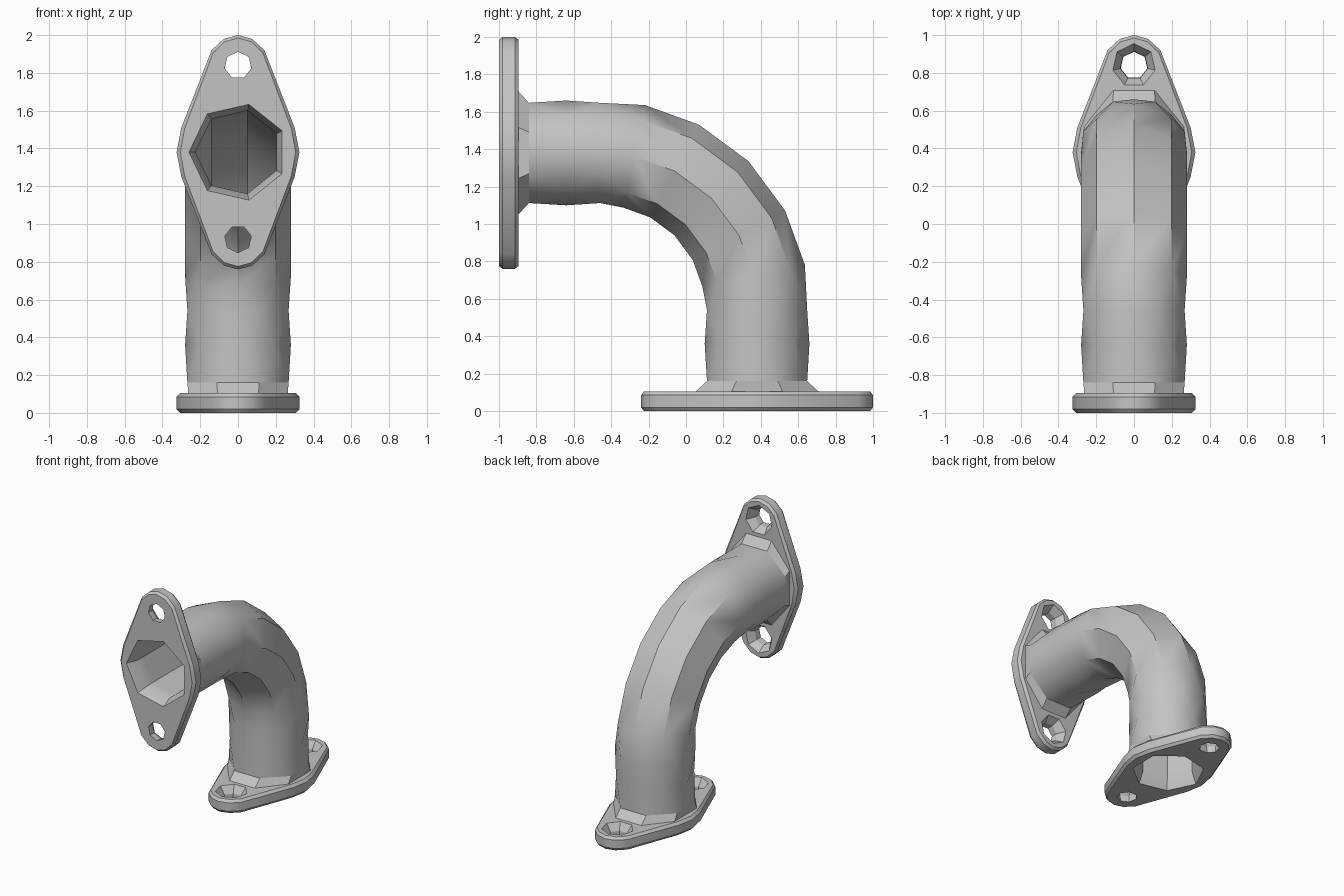
import bpy, bmesh
from math import sin, cos, pi, radians
from mathutils import Vector

cube = bpy.data.objects.get("Cube")
if cube:
    bpy.data.objects.remove(cube)

grey = bpy.data.materials.new("cast_grey")
grey.use_nodes = True
grey.diffuse_color = (0.55, 0.55, 0.55, 1)
grey.node_tree.nodes["Principled BSDF"].inputs["Base Color"].default_value = grey.diffuse_color

BEND_Y, BEND_Z, BEND_R = -0.45, 0.55, 0.83   # centre and radius of the bend
AXIS_Y = BEND_Y + BEND_R                     # axis of the upright leg
THICK, NECK = 0.105, 0.16                    # flange thickness, top of neck
SIDES, BORE_SIDES = 8, 7
BORE_R, END_R = 0.225, 0.29


def polygon(n, rx, ry, turn=0.0):
    return [(rx * cos(2 * pi * (i + turn) / n), ry * sin(2 * pi * (i + turn) / n))
            for i in range(n)]


def bore_polygon(r):
    return polygon(BORE_SIDES, r, r, BORE_SIDES / 2)


def add_loop(bm, points):
    verts = [bm.verts.new(p) for p in points]
    for a, b in zip(verts, verts[1:] + verts[:1]):
        bm.edges.new((a, b))
    return verts


def bridge(bm, a, b, triangles=False):
    n = len(a)
    for i in range(n):
        j = (i + 1) % n
        if triangles:
            bm.faces.new((a[i], a[j], b[i]))
            bm.faces.new((b[i], a[j], b[j]))
        else:
            bm.faces.new((a[i], a[j], b[j], b[i]))


def fill(bm, loops, normal):
    edges = [bm.edges.get((a, b)) for loop in loops
             for a, b in zip(loop, loop[1:] + loop[:1])]
    bmesh.ops.triangle_fill(bm, edges=edges, normal=normal, use_beauty=True)


def finish(bm, name):
    bmesh.ops.recalc_face_normals(bm, faces=bm.faces)
    mesh = bpy.data.meshes.new(name)
    bm.to_mesh(mesh)
    bm.free()
    mesh.materials.append(grey)
    obj = bpy.data.objects.new(name, mesh)
    bpy.context.collection.objects.link(obj)
    bpy.ops.object.select_all(action='DESELECT')
    obj.select_set(True)
    bpy.context.view_layer.objects.active = obj
    bpy.ops.object.shade_smooth_by_angle(angle=radians(30))


def make_flange(name, place):
    bm = bmesh.new()

    def level(points, z):
        return add_loop(bm, [(x, y, z) for x, y in points])

    # Rounded diamond plate with eased rims
    quarter = [(0.325, 0), (0.30, 0.13), (0.14, 0.54), (0.075, 0.60), (0, 0.62)]
    half = quarter + [(-x, y) for x, y in quarter[-2::-1]]
    outline = half + [(x, -y) for x, y in half[-2:0:-1]]
    rim = [(x * 0.94, y * 0.975) for x, y in outline]
    plate = [level(rim, 0), level(outline, 0.02),
             level(outline, THICK - 0.02), level(rim, THICK)]
    for a, b in zip(plate, plate[1:]):
        bridge(bm, a, b)

    # Bolt holes, countersunk on the pipe side
    faces_low, faces_high = [plate[0]], [plate[-1]]
    for side in (1, -1):
        rings = []
        for r, z in ((0.072, 0), (0.075, 0.05), (0.115, THICK)):
            shape = polygon(7, r, r, 7 / 4)
            rings.append(level([(x, side * (0.46 + y)) for x, y in shape], z))
        for a, b in zip(rings, rings[1:]):
            bridge(bm, a, b)
        faces_low.append(rings[0])
        faces_high.append(rings[-1])

    # Sloped neck and tapered mouth
    neck_base = level(polygon(SIDES, 0.285, 0.355, 0.5), THICK)
    neck_top = level(polygon(SIDES, END_R, END_R, 0.5), NECK)
    mouth = level(bore_polygon(0.26), 0)
    throat = level(bore_polygon(BORE_R), 0.09)
    bore = level(bore_polygon(BORE_R), NECK)
    bridge(bm, neck_base, neck_top)
    bridge(bm, mouth, throat)
    bridge(bm, throat, bore)
    fill(bm, faces_low + [mouth], (0, 0, -1))
    fill(bm, faces_high + [neck_base], (0, 0, 1))
    fill(bm, [neck_top, bore], (0, 0, 1))

    for v in bm.verts:
        v.co = place(v.co)
    finish(bm, name)


def make_pipe():
    bm = bmesh.new()
    # Stations: bend angle, run along the straight leg, half-step twist
    start = [(0, -0.39, 0.5), (0, -0.19, 0), (0, -0.01, 0.5)]
    bend = [(a, 0, 0) for a in (12, 28, 45, 62, 78)]
    stations = start + bend + [(90, -run, t) for _, run, t in reversed(start)]

    def ring(station, shape):
        angle, run, _ = station
        a = radians(angle)
        out = Vector((0, cos(a), sin(a)))
        along = Vector((0, -sin(a), cos(a)))
        centre = Vector((0, BEND_Y, BEND_Z)) + out * BEND_R + along * run
        return add_loop(bm, [centre + Vector((x, 0, 0)) + out * y for x, y in shape])

    # Outer wall, faceted near the ends and ribbed through the bend
    outer = []
    for s in stations:
        r = END_R if s[2] else 0.28
        outer.append(ring(s, polygon(SIDES, r, r, s[2])))
    for i in range(len(stations) - 1):
        t0, t1 = stations[i][2], stations[i + 1][2]
        if t0 > t1:
            bridge(bm, outer[i + 1], outer[i], True)
        else:
            bridge(bm, outer[i], outer[i + 1], t1 > t0)

    # Inner wall and end rims
    inner = [ring(s, bore_polygon(BORE_R)) for s in stations]
    for a, b in zip(inner, inner[1:]):
        bridge(bm, a, b)
    fill(bm, [outer[0], inner[0]], (0, 0, 1))
    fill(bm, [outer[-1], inner[-1]], (0, 1, 0))
    finish(bm, "elbow_pipe")


make_pipe()
make_flange("base_flange", lambda p: Vector((p.x, p.y + AXIS_Y, p.z)))
make_flange("front_flange", lambda p: Vector((p.x, p.z - 1, p.y + AXIS_Y + 1)))
